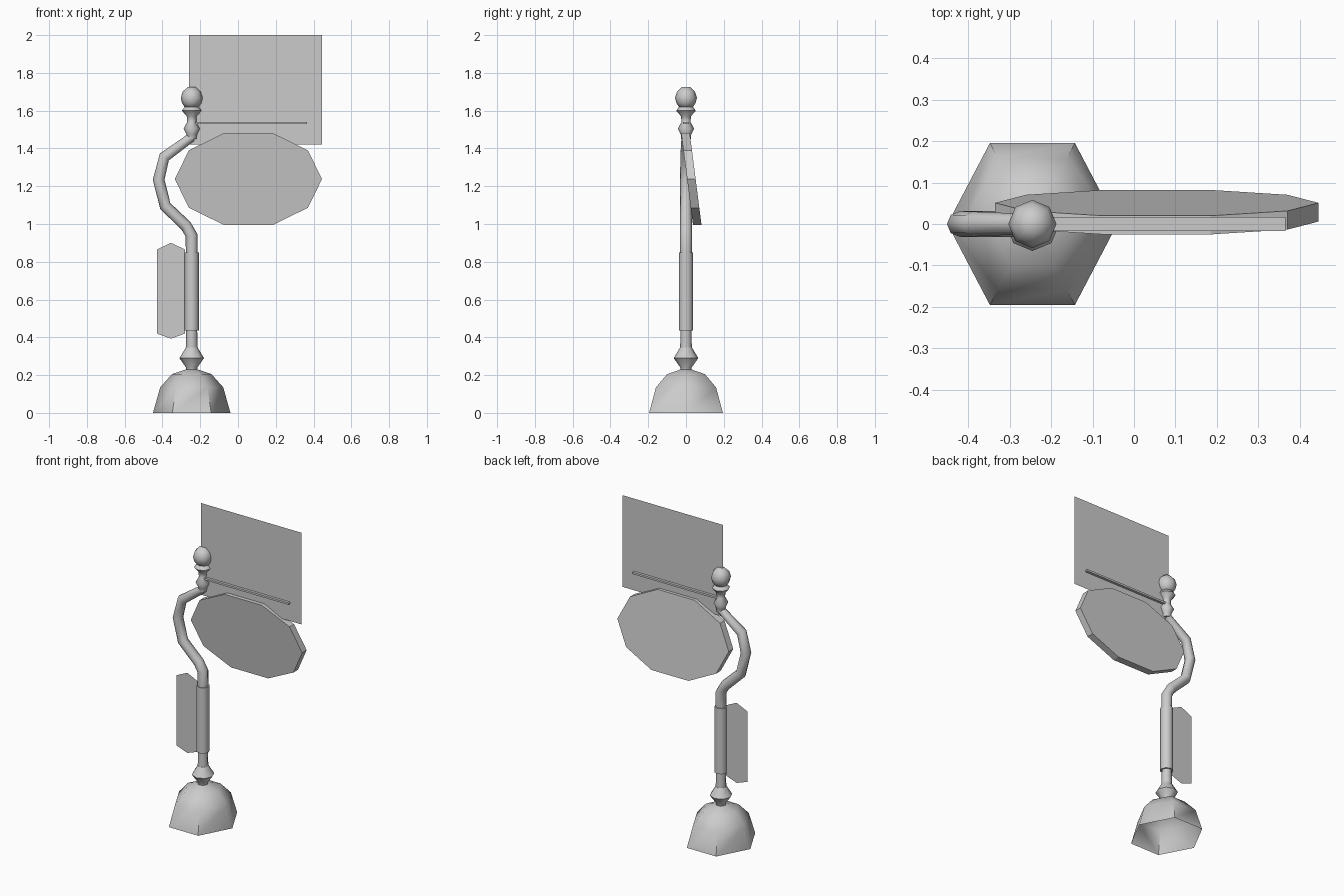
import bpy, bmesh, math
from mathutils import Vector

if "Cube" in bpy.data.objects:
    bpy.data.objects.remove(bpy.data.objects["Cube"])

grey = bpy.data.materials.new("plain_grey")
grey.use_nodes = True
grey.diffuse_color = (0.6, 0.6, 0.6, 1)
grey.node_tree.nodes["Principled BSDF"].inputs["Base Color"].default_value = grey.diffuse_color

POLE_X = -0.245


def finish(name, bm, smooth_angle=None):
    bmesh.ops.recalc_face_normals(bm, faces=bm.faces)
    mesh = bpy.data.meshes.new(name)
    bm.to_mesh(mesh)
    bm.free()
    mesh.materials.append(grey)
    obj = bpy.data.objects.new(name, mesh)
    bpy.context.collection.objects.link(obj)
    if smooth_angle:
        bpy.ops.object.select_all(action='DESELECT')
        obj.select_set(True)
        bpy.context.view_layer.objects.active = obj
        bpy.ops.object.shade_smooth_by_angle(angle=math.radians(smooth_angle))
    return obj


def sweep(name, stations, sides, depth=1.0, capped=True, smooth_angle=60):
    """Skin rings along (x, z, radius) stations lying in the y = 0 plane."""
    bm = bmesh.new()
    rings = []
    last = len(stations) - 1
    for i, (x, z, r) in enumerate(stations):
        a, b = stations[max(i - 1, 0)], stations[min(i + 1, last)]
        tangent = Vector((b[0] - a[0], 0, b[1] - a[1])).normalized()
        across = Vector((tangent.z, 0, -tangent.x))
        ring = []
        for k in range(sides):
            t = math.tau * k / sides
            p = Vector((x, 0, z)) + across * r * math.cos(t)
            p.y = r * depth * math.sin(t)
            ring.append(bm.verts.new(p))
        rings.append(ring)
    for low, high in zip(rings, rings[1:]):
        for k in range(sides):
            n = (k + 1) % sides
            bm.faces.new((low[k], low[n], high[n], high[k]))
    if capped:
        bm.faces.new(rings[0])
        bm.faces.new(rings[-1])
    return finish(name, bm, smooth_angle)


def lathe(name, profile, sides, **options):
    return sweep(name, [(POLE_X, z, r) for z, r in profile], sides, **options)


def panel(name, outline):
    """Single thin sheet in the y = 0 plane."""
    bm = bmesh.new()
    bm.faces.new([bm.verts.new((x, 0, z)) for x, z in outline])
    return finish(name, bm)


# Hollow six-sided foot
lathe("base", [(0, 0.205), (0.135, 0.167), (0.205, 0.105), (0.23, 0.03)],
      6, depth=1.1, capped=False)

# Turned knob, lower pole and grip sleeve
lathe("lower_knob", [(0.22, 0.028), (0.24, 0.03), (0.29, 0.065), (0.345, 0.032)], 8)
lathe("lower_pole", [(0.34, 0.031), (0.44, 0.029)], 8)
lathe("sleeve", [(0.435, 0.038), (0.85, 0.038)], 8)

# Curved upper pole
sweep("curved_pole", [
    (POLE_X, 0.84, 0.031), (-0.246, 0.94, 0.032), (-0.275, 0.99, 0.031),
    (-0.385, 1.095, 0.031), (-0.42, 1.235, 0.031), (-0.39, 1.355, 0.03),
    (-0.245, 1.46, 0.024)], 8)

# Finial with two collars and a ball
lathe("finial_collars", [(1.45, 0.025), (1.475, 0.028), (1.505, 0.043), (1.54, 0.024),
                         (1.57, 0.026), (1.6, 0.052), (1.625, 0.034)], 8)
lathe("finial_ball", [(1.615, 0.034), (1.64, 0.051), (1.668, 0.058),
                      (1.7, 0.048), (1.725, 0.022)], 8)

# Sheets
panel("banner", [(-0.26, 1.42), (0.445, 1.42), (0.445, 2.0), (-0.26, 2.0)])
panel("side_flag", [(-0.43, 0.42), (-0.355, 0.393), (-0.28, 0.42),
                    (-0.28, 0.865), (-0.355, 0.9), (-0.43, 0.865)])

# Flat crossbar
bm = bmesh.new()
bmesh.ops.create_cube(bm, size=1)
bmesh.ops.scale(bm, vec=(0.605, 0.033, 0.012), verts=bm.verts)
bmesh.ops.translate(bm, vec=(0.0625, 0, 1.535), verts=bm.verts)
finish("crossbar", bm)

# Tilted ten-sided hanging board
bm = bmesh.new()
half = [(0.13, 0.243), (0.315, 0.152), (0.39, 0)]
right = half + [(x, -z) for x, z in half[1::-1]]
outline = right + [(-x, -z) for x, z in right if (x, z) != half[2]]
outline.insert(len(right) + 2, (-half[2][0], 0))
front = [bm.verts.new((0.055 + x, 0.006 - z * 0.128, 1.238 + z)) for x, z in outline]
face = bm.faces.new(front)
solid = bmesh.ops.extrude_face_region(bm, geom=[face], use_keep_orig=True)
back = [v for v in solid["geom"] if isinstance(v, bmesh.types.BMVert)]
bmesh.ops.translate(bm, vec=(0, 0.045, 0), verts=back)
finish("hanging_board", bm)
